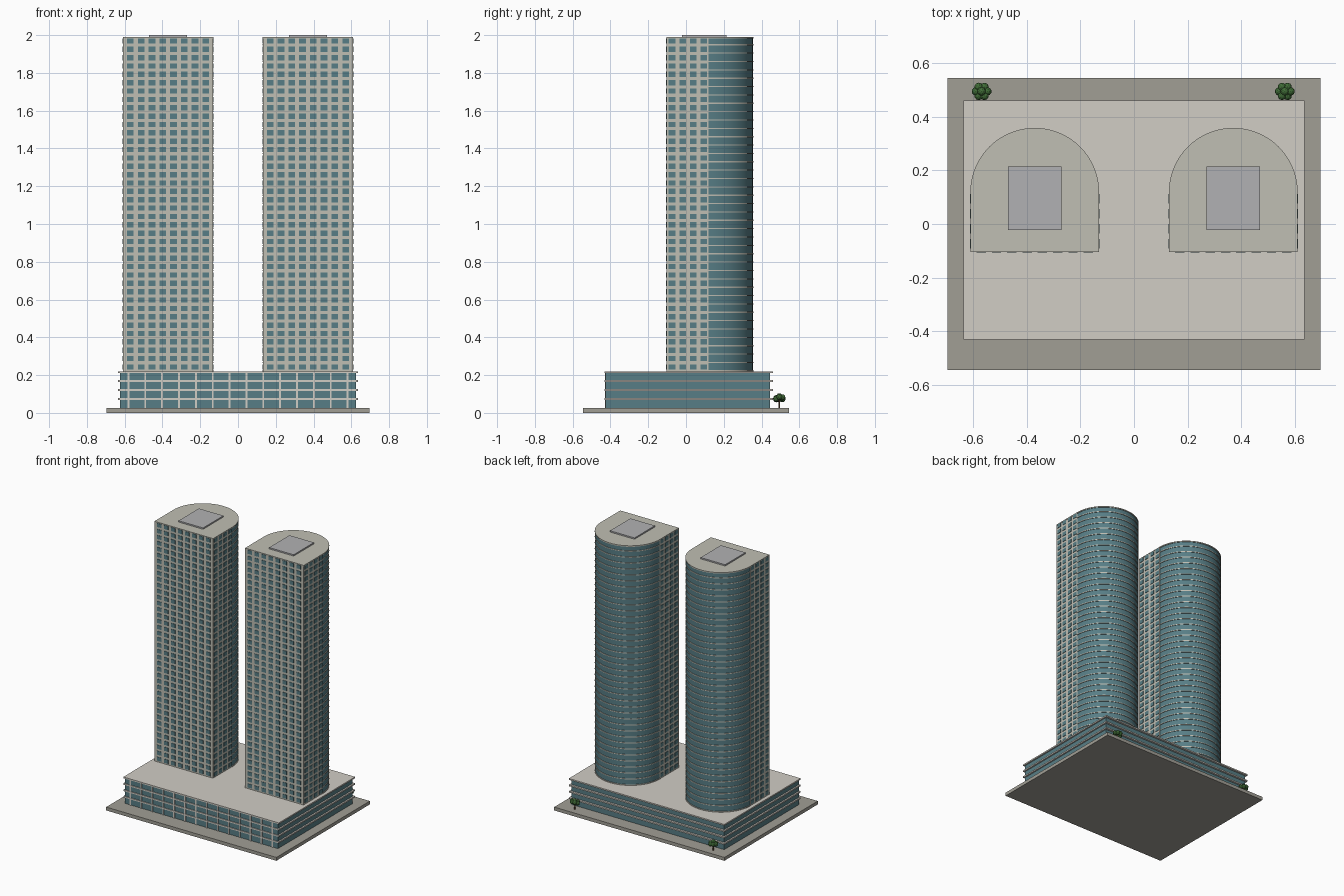
import bpy, bmesh, math, random
from mathutils import Matrix, Vector

if "Cube" in bpy.data.objects:
    bpy.data.objects.remove(bpy.data.objects["Cube"])

random.seed(4)


def material(name, r, g, b):
    m = bpy.data.materials.new(name)
    m.diffuse_color = tuple((c / 255) ** 2.2 for c in (r, g, b)) + (1,)
    m.use_nodes = True
    m.node_tree.nodes["Principled BSDF"].inputs["Base Color"].default_value = m.diffuse_color
    return m


CONCRETE = material("concrete", 190, 189, 178)
PODIUM = material("pale_stone", 208, 204, 196)
PAVING = material("paving", 160, 157, 148)
GLASS = material("teal_glass", 88, 125, 133)
PLANT = material("roof_plant_grey", 176, 176, 178)
LEAF = material("leaf", 66, 108, 58)
BARK = material("bark", 96, 72, 50)


def finish(name, bm, mat, smooth=False):
    bmesh.ops.recalc_face_normals(bm, faces=bm.faces)
    me = bpy.data.meshes.new(name)
    bm.to_mesh(me)
    bm.free()
    me.materials.append(mat)
    ob = bpy.data.objects.new(name, me)
    bpy.context.collection.objects.link(ob)
    if smooth:
        bpy.ops.object.select_all(action='DESELECT')
        ob.select_set(True)
        bpy.context.view_layer.objects.active = ob
        bpy.ops.object.shade_smooth_by_angle(angle=math.radians(30))
    return ob


def add_box(bm, x0, x1, y0, y1, z0, z1):
    centre = Vector((x0 + x1, y0 + y1, z0 + z1)) / 2
    size = Matrix.Diagonal((x1 - x0, y1 - y0, z1 - z0, 1))
    bmesh.ops.create_cube(bm, size=1, matrix=Matrix.Translation(centre) @ size)


def boxes(name, mat, *dims):
    bm = bmesh.new()
    for d in dims:
        add_box(bm, *d)
    return finish(name, bm, mat)


def add_d_shape(bm, cx, front, cy, r, z0, z1, seg=40):
    """D plan: straight front at y=front, half circle behind y=cy."""
    pts = [(cx + r * math.cos(math.pi * i / seg), cy + r * math.sin(math.pi * i / seg))
           for i in range(seg + 1)]
    pts += [(cx - r, front), (cx + r, front)]
    face = bm.faces.new([bm.verts.new((x, y, z0)) for x, y in pts])
    out = bmesh.ops.extrude_face_region(bm, geom=[face])
    top = [v for v in out["geom"] if isinstance(v, bmesh.types.BMVert)]
    bmesh.ops.translate(bm, verts=top, vec=(0, 0, z1 - z0))


# Ground slab
boxes("ground_slab", PAVING, (-0.695, 0.695, -0.545, 0.545, 0, 0.025))

# Podium: glass body, projecting floor slabs, front mullions
boxes("podium_glass", GLASS, (-0.624, 0.624, -0.425, 0.445, 0.025, 0.212))
boxes("podium_slabs", PODIUM,
      *[(-0.635, 0.635, -0.431, 0.46, z - 0.005, z + 0.005)
        for z in (0.074, 0.121, 0.168, 0.215)])
boxes("podium_mullions", PODIUM,
      *[(x - 0.005, x + 0.005, -0.430, -0.42, 0.025, 0.212)
        for x in (-0.58 + 1.16 * i / 13 for i in range(14))])

# Towers
R, FRONT, CY = 0.238, -0.104, 0.118
Z0, Z1, FLOORS = 0.22, 1.99, 40
STEP = (Z1 - Z0) / FLOORS
OUT, W, H = 0.003, 0.0175, 0.014     # window projection, half width, half height

for side, cx in (("left", -0.37), ("right", 0.37)):
    # Concrete front block
    boxes(side + "_tower_block", CONCRETE, (cx - R, cx + R, FRONT, CY, Z0, Z1 - 0.005))

    # Curved glass back
    bm = bmesh.new()
    add_d_shape(bm, cx, CY - 0.02, CY, R - 0.002, Z0, Z1 - 0.005)
    finish(side + "_tower_curved_glass", bm, GLASS, True)

    # Floor edge bands round the curve
    bm = bmesh.new()
    for i in range(FLOORS):
        z = Z0 + i * STEP
        add_d_shape(bm, cx, CY - 0.004, CY, R + 0.002, z, z + 0.006)
    finish(side + "_tower_floor_bands", bm, CONCRETE, True)

    # Roof slab and plant box
    bm = bmesh.new()
    add_d_shape(bm, cx, FRONT, CY, R + 0.002, Z1 - 0.008, Z1)
    finish(side + "_tower_roof", bm, CONCRETE, True)
    boxes(side + "_roof_plant", PLANT, (cx - 0.1, cx + 0.1, -0.022, 0.215, Z1, 2.0))

    # Window panels on the front and both flat sides
    bm = bmesh.new()
    for f in range(FLOORS):
        z = Z0 + (f + 0.53) * STEP
        for c in range(8):
            x = cx + (c - 3.5) * 0.057
            add_box(bm, x - W, x + W, FRONT - OUT, FRONT + 0.005, z - H, z + H)
        for c in range(4):
            y = FRONT + 0.03 + c * 0.056
            for s in (-1, 1):
                xa, xb = sorted((cx + s * (R - 0.005), cx + s * (R + OUT)))
                add_box(bm, xa, xb, y - W, y + W, z - H, z + H)
    finish(side + "_tower_windows", bm, GLASS)

# Trees behind the podium
for side, x in (("left", -0.568), ("right", 0.562)):
    y = 0.494
    bm = bmesh.new()
    bmesh.ops.create_cone(bm, cap_ends=True, segments=8, radius1=0.005, radius2=0.003,
                          depth=0.05, matrix=Matrix.Translation((x, y, 0.05)))
    finish(side + "_tree_trunk", bm, BARK)
    bm = bmesh.new()
    blobs = [(0, 0, 0.088)] + [
        (0.021 * math.cos(a), 0.019 * math.sin(a), 0.077 + random.uniform(-0.006, 0.008))
        for a in (math.tau * i / 6 for i in range(6))]
    for bx, by, bz in blobs:
        bmesh.ops.create_icosphere(bm, subdivisions=2, radius=0.016,
                                   matrix=Matrix.Translation((x + bx, y + by, bz)))
    finish(side + "_tree_crown", bm, LEAF)
